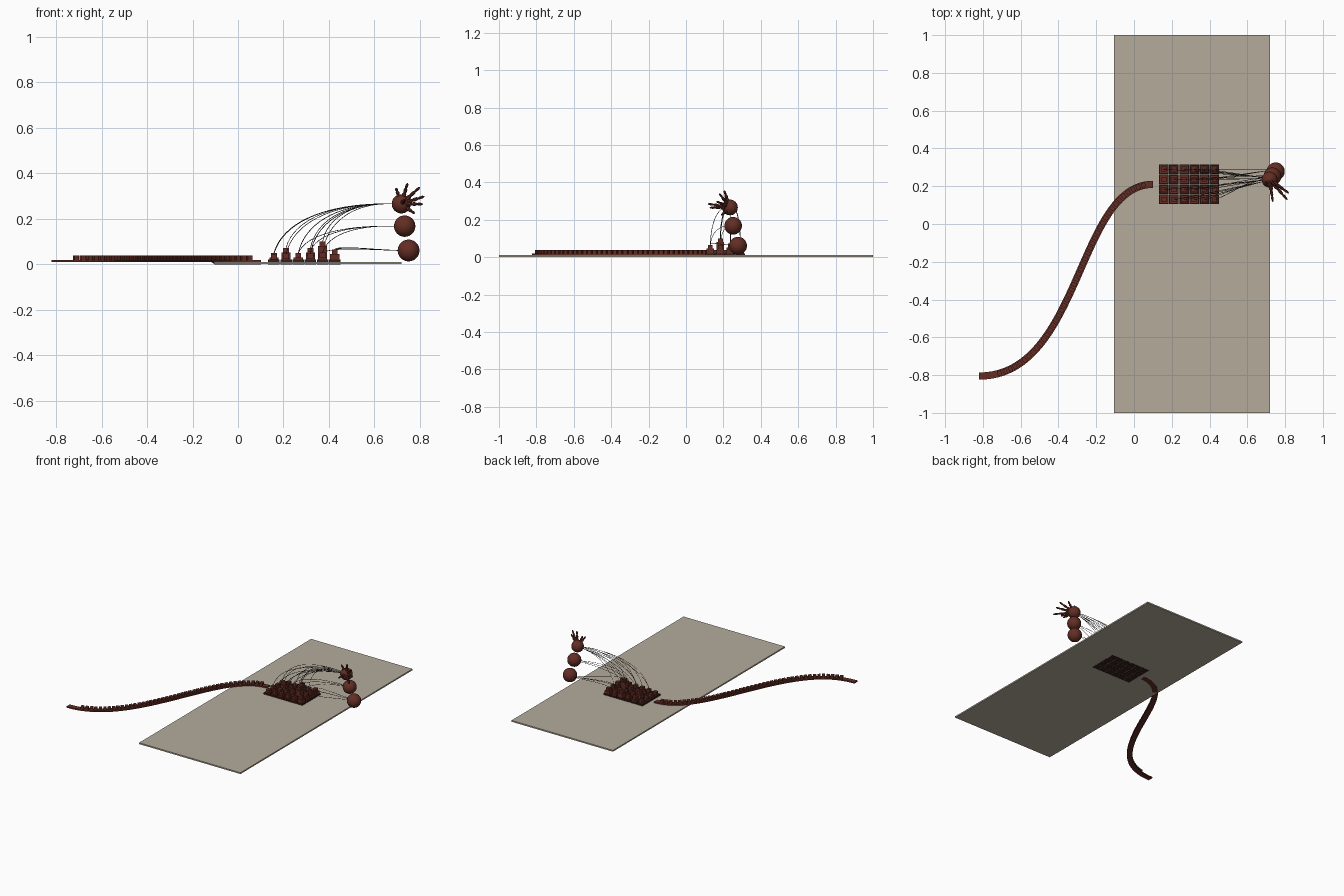
import bpy, bmesh, math, random
from mathutils import Vector, Matrix

if "Cube" in bpy.data.objects:
    bpy.data.objects.remove(bpy.data.objects["Cube"])

random.seed(4)


def mat(name, r, g, b):
    m = bpy.data.materials.new(name)
    m.diffuse_color = (r, g, b, 1)
    m.use_nodes = True
    m.node_tree.nodes["Principled BSDF"].inputs["Base Color"].default_value = m.diffuse_color
    return m


STONE = mat("beige", 0.46, 0.41, 0.33)
RED = mat("mahogany", 0.125, 0.027, 0.018)
DARK = mat("dark maroon", 0.035, 0.013, 0.012)
WIRE = mat("wire grey", 0.06, 0.05, 0.045)


def finish(name, bm, material):
    bmesh.ops.recalc_face_normals(bm, faces=bm.faces)
    me = bpy.data.meshes.new(name)
    bm.to_mesh(me)
    bm.free()
    me.materials.append(material)
    ob = bpy.data.objects.new(name, me)
    bpy.context.collection.objects.link(ob)
    return ob


def add_box(bm, lo, hi):
    lo, hi = Vector(lo), Vector(hi)
    m = Matrix.Translation((lo + hi) / 2) @ Matrix.Diagonal((hi - lo).to_4d())
    m[3][3] = 1
    bmesh.ops.create_cube(bm, size=1, matrix=m)


def ball(name, c, r):
    bm = bmesh.new()
    bmesh.ops.create_uvsphere(bm, u_segments=32, v_segments=16, radius=r,
                              matrix=Matrix.Translation(c))
    for f in bm.faces:
        f.smooth = True
    return finish(name, bm, RED)


def bez(p, t):
    s = 1 - t
    return p[0]*s**3 + p[1]*3*s*s*t + p[2]*3*s*t*t + p[3]*t**3


# ground slab
bm = bmesh.new()
add_box(bm, (-0.105, -1, 0), (0.72, 1, 0.011))
for v in bm.verts:
    if v.co.z < 0.005:
        v.co.z = 0.001
finish("slab", bm, STONE)

# winding track, sampled evenly along its length
path = [Vector(p) for p in ((-0.82, -0.805), (-0.28, -0.805), (-0.30, 0.21), (0.1, 0.21))]
fine = [bez(path, i / 600) for i in range(601)]
dist = [0.0]
for a, b in zip(fine, fine[1:]):
    dist.append(dist[-1] + (b - a).length)


def at(d):
    i = min(range(601), key=lambda k: abs(dist[k] - d))
    a, b = fine[max(i - 1, 0)], fine[min(i + 1, 600)]
    return fine[i], (b - a).normalized()


bm = bmesh.new()
rings = []
for k in range(61):
    p, d = at(dist[-1] * k / 60)
    n = Vector((-d.y, d.x)) * 0.019
    low = 0.0 if p.x > -0.1 else 0.011
    rings.append([bm.verts.new((p.x + s*n.x, p.y + s*n.y, z))
                  for s, z in ((1, low), (-1, low), (-1, 0.020), (1, 0.020))])
for a, b in zip(rings, rings[1:]):
    for j in range(4):
        bm.faces.new((a[j], a[(j+1) % 4], b[(j+1) % 4], b[j]))
bm.faces.new(rings[0])
bm.faces.new(rings[-1])
finish("track", bm, RED)

# blocks along the track
bm = bmesh.new()
count = 44
for k in range(count):
    p, d = at(0.11 + (dist[-1] - 0.16) * k / (count - 1))
    rot = Matrix.Rotation(math.atan2(d.y, d.x), 4, 'Z')
    bmesh.ops.create_cube(bm, size=1, matrix=Matrix.Translation((p.x, p.y, 0.028))
                          @ rot @ Matrix.Diagonal((0.021, 0.028, 0.020, 1)))
finish("track_blocks", bm, RED)

# grid of tiles, each with a stepped pillar
col_max = (0.050, 0.073, 0.050, 0.072, 0.100, 0.066)
tall_row = (1, 2, 0, 3, 1, 0)
tiles, bodies, caps = bmesh.new(), bmesh.new(), bmesh.new()
tops = []
for i in range(6):
    for j in range(4):
        x, y = 0.158 + i * 0.0535, 0.13 + j * 0.0535
        h = col_max[i] if j == tall_row[i] else random.uniform(0.042, col_max[i])
        add_box(tiles, (x - 0.025, y - 0.025, 0), (x + 0.025, y + 0.025, 0.021))
        add_box(bodies, (x - 0.020, y - 0.020, 0.021), (x + 0.020, y + 0.020, h - 0.020))
        add_box(caps, (x - 0.013, y - 0.013, h - 0.020), (x + 0.013, y + 0.013, h))
        tops.append(Vector((x, y, h)))
finish("tiles", tiles, DARK)
finish("pillar_bodies", bodies, RED)
finish("pillar_caps", caps, RED)

# spheres beside the slab, and the palm
upper, lower, palm = Vector((0.733, 0.252, 0.168)), Vector((0.75, 0.278, 0.061)), Vector((0.718, 0.235, 0.266))
ball("upper_sphere", upper, 0.047)
ball("lower_sphere", lower, 0.048)
ball("palm", palm, 0.042)

# segmented fingers
bm = bmesh.new()
tips = ((0.695, 0.21, 0.335), (0.745, 0.205, 0.355), (0.798, 0.18, 0.338), (0.817, 0.165, 0.298),
        (0.81, 0.13, 0.265), (0.775, 0.19, 0.225), (0.735, 0.12, 0.285))
for tip in tips:
    tip = Vector(tip)
    d = (tip - palm).normalized()
    start = palm + d * 0.03
    seg = (tip - start) / 3
    rot = d.to_track_quat('Z', 'Y').to_matrix().to_4x4()
    for k in range(3):
        w = 0.0105 - 0.002 * k
        bmesh.ops.create_uvsphere(bm, u_segments=8, v_segments=6, radius=1,
                                  matrix=Matrix.Translation(start + seg * (k + 0.5)) @ rot
                                  @ Matrix.Diagonal((w, w, seg.length * 0.62, 1)))
finish("fingers", bm, RED)

# arching wires from pillars to the palm and spheres
cu = bpy.data.curves.new("wires", 'CURVE')
cu.dimensions = '3D'
cu.bevel_depth = 0.0014
cu.bevel_resolution = 0
cu.use_fill_caps = True


def wire(a, c, r, lift, side):
    end = c + Vector((-r * 0.95, side, 0))
    run = (end - a).x
    p = [a, a + Vector((run * 0.08, 0, (end.z - a.z) * 0.6 + lift)),
         end + Vector((-run * 0.5, (a.y - end.y) * 0.5, 0.0 + lift * 0.3)), end]
    s = cu.splines.new('POLY')
    s.points.add(18)
    for k in range(19):
        s.points[k].co = (*bez(p, k / 18), 1)


for i in range(6):
    for j in range(4):
        a = tops[i * 4 + j]
        side = (j - 1.5) * 0.008
        if i < 5 and (i + j) % 2 == 1 or j == tall_row[i] and i < 4:
            wire(a, palm, 0.042, 0.02, side)
        elif i in (2, 3, 4) and (i + j) % 4 == 0:
            wire(a, upper, 0.047, 0.015, side)
        elif i >= 4 and j in (0, 2, 3):
            wire(a, lower, 0.048, 0.02, side)
ob = bpy.data.objects.new("wires", cu)
bpy.context.collection.objects.link(ob)
cu.materials.append(WIRE)
